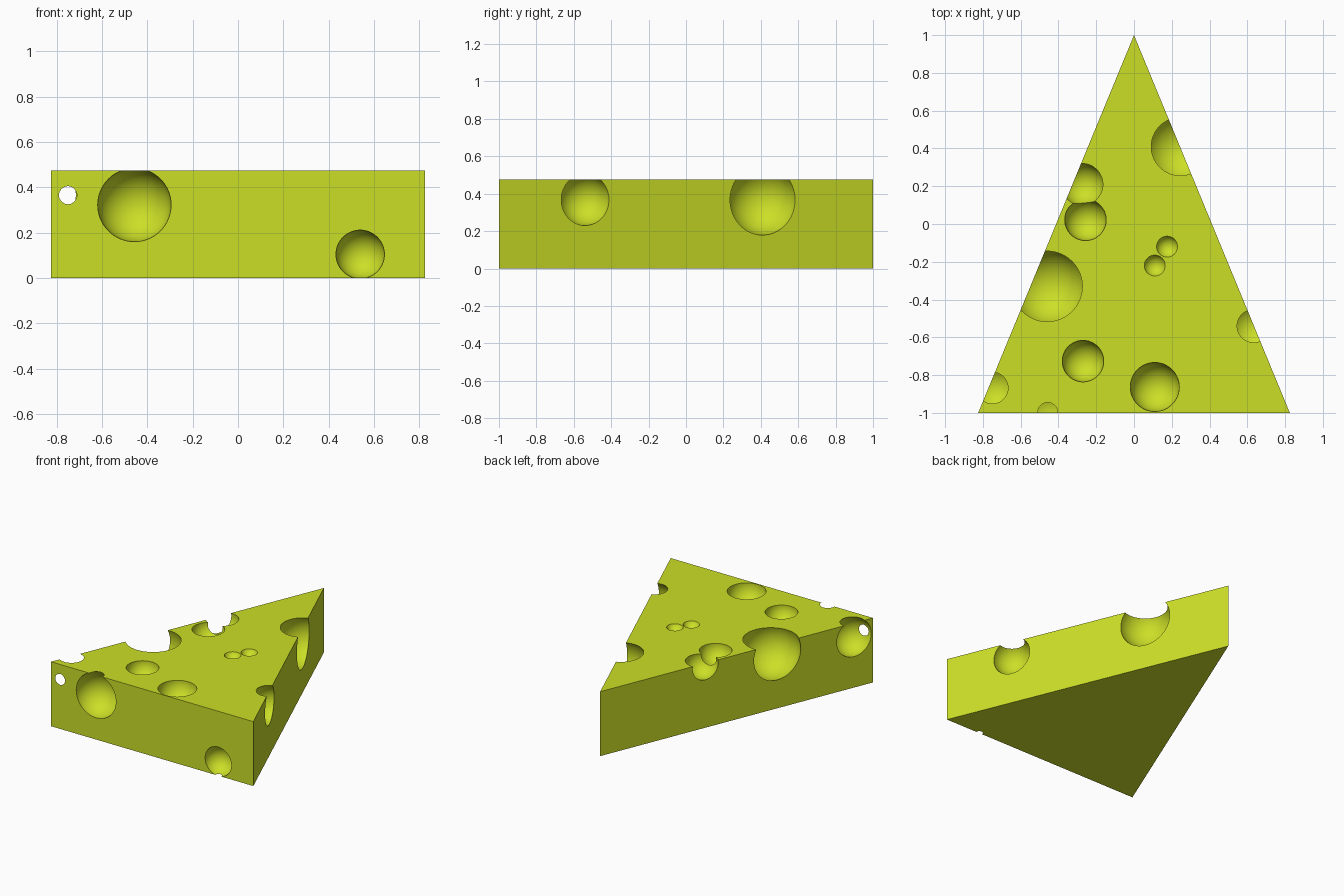
import bpy
import bmesh
from math import radians

default = bpy.data.objects.get("Cube")
if default:
    bpy.data.objects.remove(default, do_unlink=True)

HALF_WIDTH, HALF_LENGTH, HEIGHT = 0.825, 1.0, 0.475

# Cheese colour
rind = bpy.data.materials.new("yellow green cheese")
rind.use_nodes = True
colour = (0.60, 0.74, 0.02, 1)
rind.diffuse_color = colour
rind.node_tree.nodes["Principled BSDF"].inputs["Base Color"].default_value = colour


def make_object(name, bm):
    mesh = bpy.data.meshes.new(name)
    bm.to_mesh(mesh)
    bm.free()
    mesh.materials.append(rind)
    obj = bpy.data.objects.new(name, mesh)
    bpy.context.scene.collection.objects.link(obj)
    return obj


# Wedge: a triangle extruded upwards
bm = bmesh.new()
outline = [(-HALF_WIDTH, -HALF_LENGTH), (HALF_WIDTH, -HALF_LENGTH), (0, HALF_LENGTH)]
base = bm.faces.new([bm.verts.new((x, y, 0)) for x, y in outline])
raised = bmesh.ops.extrude_face_region(bm, geom=[base])["geom"]
bmesh.ops.translate(bm, vec=(0, 0, HEIGHT),
                    verts=[v for v in raised if isinstance(v, bmesh.types.BMVert)])
bmesh.ops.recalc_face_normals(bm, faces=bm.faces)
wedge = make_object("cheese_wedge", bm)

# Round holes: centre and radius
holes = [
    # right side
    ((0.245, 0.41, 0.367), 0.188),
    ((0.633, -0.54, 0.368), 0.138),
    # left side
    ((-0.46, -0.33, 0.395), 0.203),
    ((-0.275, 0.21, 0.455), 0.112),
    ((-0.75, -0.868, 0.365), 0.138),
    # front
    ((-0.457, -0.998, 0.322), 0.162),
    ((0.539, -0.998, 0.104), 0.107),
    # top
    ((-0.257, 0.022, 0.468), 0.11),
    ((-0.27, -0.726, 0.468), 0.11),
    ((0.11, -0.863, 0.468), 0.13),
    ((0.175, -0.12, 0.495), 0.059),
    ((0.11, -0.22, 0.495), 0.059),
]


def carve(centre, radius):
    bm = bmesh.new()
    bmesh.ops.create_uvsphere(bm, u_segments=64, v_segments=32, radius=radius)
    bmesh.ops.translate(bm, vec=centre, verts=bm.verts)
    cutter = make_object("hole_cutter", bm)
    cutter.hide_render = True
    cut = wedge.modifiers.new("hole", 'BOOLEAN')
    cut.operation = 'DIFFERENCE'
    cut.solver = 'EXACT'
    cut.object = cutter
    bpy.ops.object.modifier_apply(modifier=cut.name)
    bpy.data.objects.remove(cutter, do_unlink=True)


bpy.ops.object.select_all(action='DESELECT')
wedge.select_set(True)
bpy.context.view_layer.objects.active = wedge
for centre, radius in holes:
    carve(centre, radius)

# Smooth hollows with crisp rims
bpy.ops.object.shade_smooth_by_angle(angle=radians(11))
